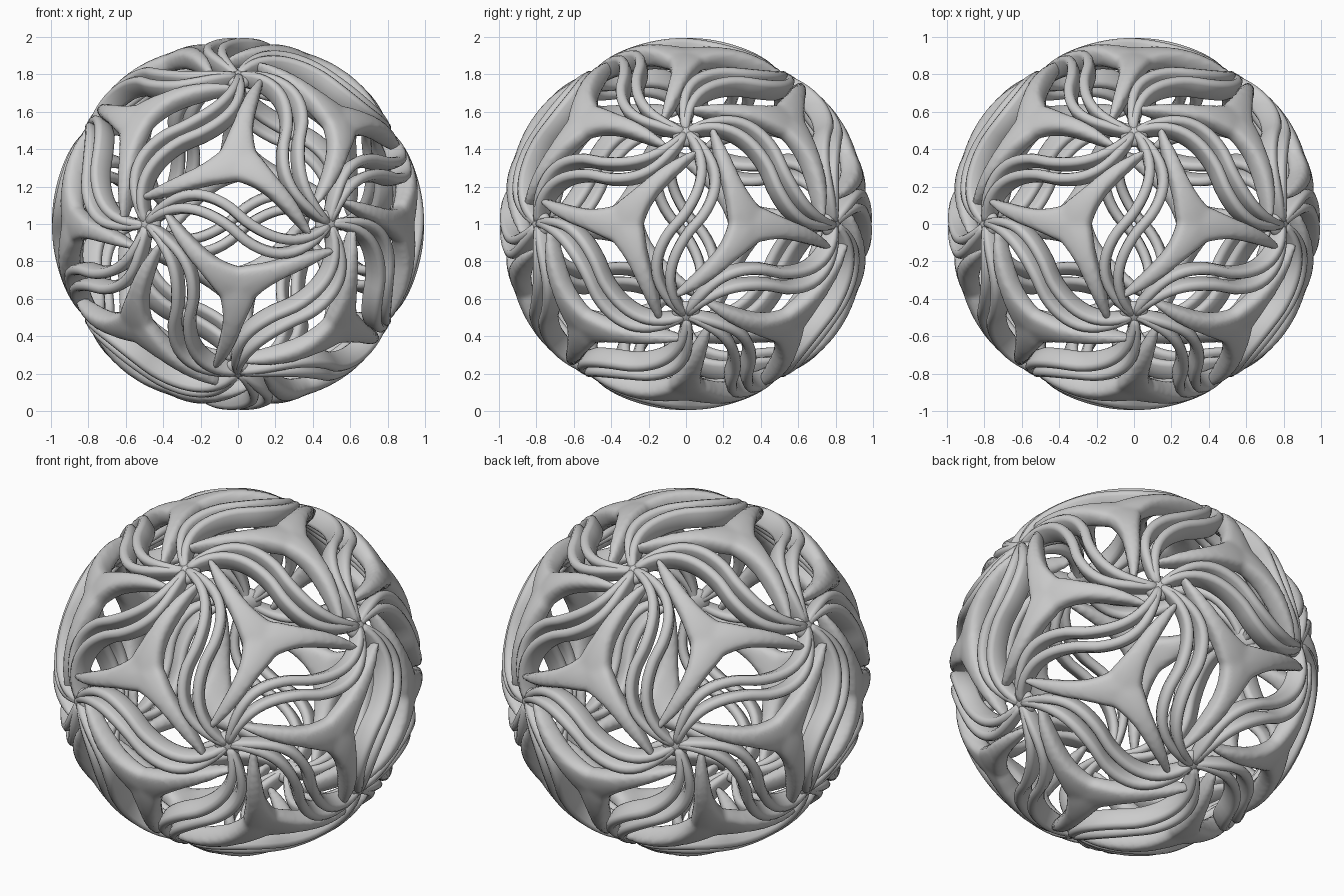
import bpy, bmesh, math
from itertools import combinations
from mathutils import Vector, Matrix

if "Cube" in bpy.data.objects:
    bpy.data.objects.remove(bpy.data.objects["Cube"])

# Icosahedron corner directions: one swirl hub sits at each
A, B = 0.5257, 0.8507
hubs = []
for s in (1, -1):
    for t in (1, -1):
        hubs += [Vector((s*A, t*B, 0)), Vector((0, s*A, t*B)), Vector((t*B, 0, s*A))]
near = lambda p, q: p.dot(q) > 0.3
edges = [e for e in combinations(hubs, 2) if near(*e)]
faces = [f for f in combinations(hubs, 3) if all(near(p, q) for p, q in combinations(f, 2))]


def on_sphere(a, b, r):
    return Vector((math.sin(a)*math.cos(b), math.sin(b), math.cos(a)*math.cos(b))) * r


def band(bm, path, width, outer, inner, rot=0.0, n=28, k=12):
    """Sweep a rounded blade along a path on the sphere; parameters are functions of t in 0..1."""
    turn = Matrix.Rotation(rot, 3, 'Z')
    rings = []
    for i in range(n + 1):
        t = i / n
        p = Vector(path(t))
        d = (Vector(path(min(t + .01, 1))) - Vector(path(max(t - .01, 0)))).normalized()
        side = Vector((-d.y, d.x))
        mid, half = (outer(t) + inner(t)) / 2, (outer(t) - inner(t)) / 2
        ring = []
        for j in range(k):
            g = 2 * math.pi * j / k
            c, s = math.cos(g), math.sin(g)
            c = math.copysign(abs(c)**.65, c)
            s = math.copysign(abs(s)**.65, s)
            q = p + side * width(t) * c
            ring.append(bm.verts.new(turn @ on_sphere(q.x, q.y, mid + half * s)))
        rings.append(ring)
    for r0, r1 in zip(rings, rings[1:]):
        for j in range(k):
            bm.faces.new((r0[j], r0[(j+1) % k], r1[(j+1) % k], r1[j]))
    bm.faces.new(rings[0][::-1])
    bm.faces.new(rings[-1])


def finish(bm, name):
    bmesh.ops.recalc_face_normals(bm, faces=bm.faces[:])
    me = bpy.data.meshes.new(name)
    bm.to_mesh(me)
    bm.free()
    me.shade_smooth()
    return me


def place(me, name, z, x):
    """Put a shared part on the sphere with its local Z outward and local X toward x."""
    z = z.normalized()
    x = (x - z * x.dot(z)).normalized()
    y = z.cross(x)
    ob = bpy.data.objects.new(name, me)
    bpy.context.collection.objects.link(ob)
    ob.matrix_world = Matrix.Translation((0, 0, 1)) @ Matrix((x, y, z)).transposed().to_4x4()
    return ob


# Pair of S-shaped struts that join two neighbouring hubs
bm = bmesh.new()
for sgn in (1, -1):
    def s_path(t, sgn=sgn):
        u = 2*t - 1
        w = math.sin(math.pi * u)
        return (.5536*u, -.125*math.copysign(abs(w)**.85, w) + sgn*.055*math.cos(math.pi*u/2))
    band(bm, s_path,
         lambda t: .031 - .009*abs(2*t - 1)**3,
         lambda t: .995 - .045*abs(2*t - 1)**5,
         lambda t: .875)
strut = finish(bm, "edge_strut")
for p, q in edges:
    place(strut, "edge_strut", p + q, q - p)

# Three-armed star with tapering, swirling arms
bm = bmesh.new()
for i in range(3):
    band(bm, lambda t: (.59*t, -.135*t**1.6),
         lambda t: .044*(1 - t**3) + .012 + .055*math.exp(-(t/.26)**2),
         lambda t: .985 + .014*math.sin(math.pi*t) - .015*t**4,
         lambda t: .885 - .01*t + .04*t**6,
         rot=i * 2*math.pi/3)
raw = bpy.data.objects.new("star_source", finish(bm, "star_source"))
bpy.context.collection.objects.link(raw)
m = raw.modifiers.new("fuse", 'REMESH')
m.mode, m.voxel_size, m.use_smooth_shade = 'VOXEL', .018, True
m = raw.modifiers.new("soften", 'SMOOTH')
m.factor, m.iterations = .5, 2
star = bpy.data.meshes.new_from_object(raw.evaluated_get(bpy.context.evaluated_depsgraph_get()))
star.name = "star"
bpy.data.objects.remove(raw)
for f in faces:
    place(star, "star", f[0] + f[1] + f[2], f[0])

# Small domed hubs where the struts meet
bm = bmesh.new()
bmesh.ops.create_uvsphere(bm, u_segments=20, v_segments=10, radius=1,
                          matrix=Matrix.Translation((0, 0, .91)) @ Matrix.Diagonal((.075, .075, .045, 1)))
hub = finish(bm, "hub")
for h in hubs:
    place(hub, "hub", h, next(q for q in hubs if q is not h and near(h, q)))
